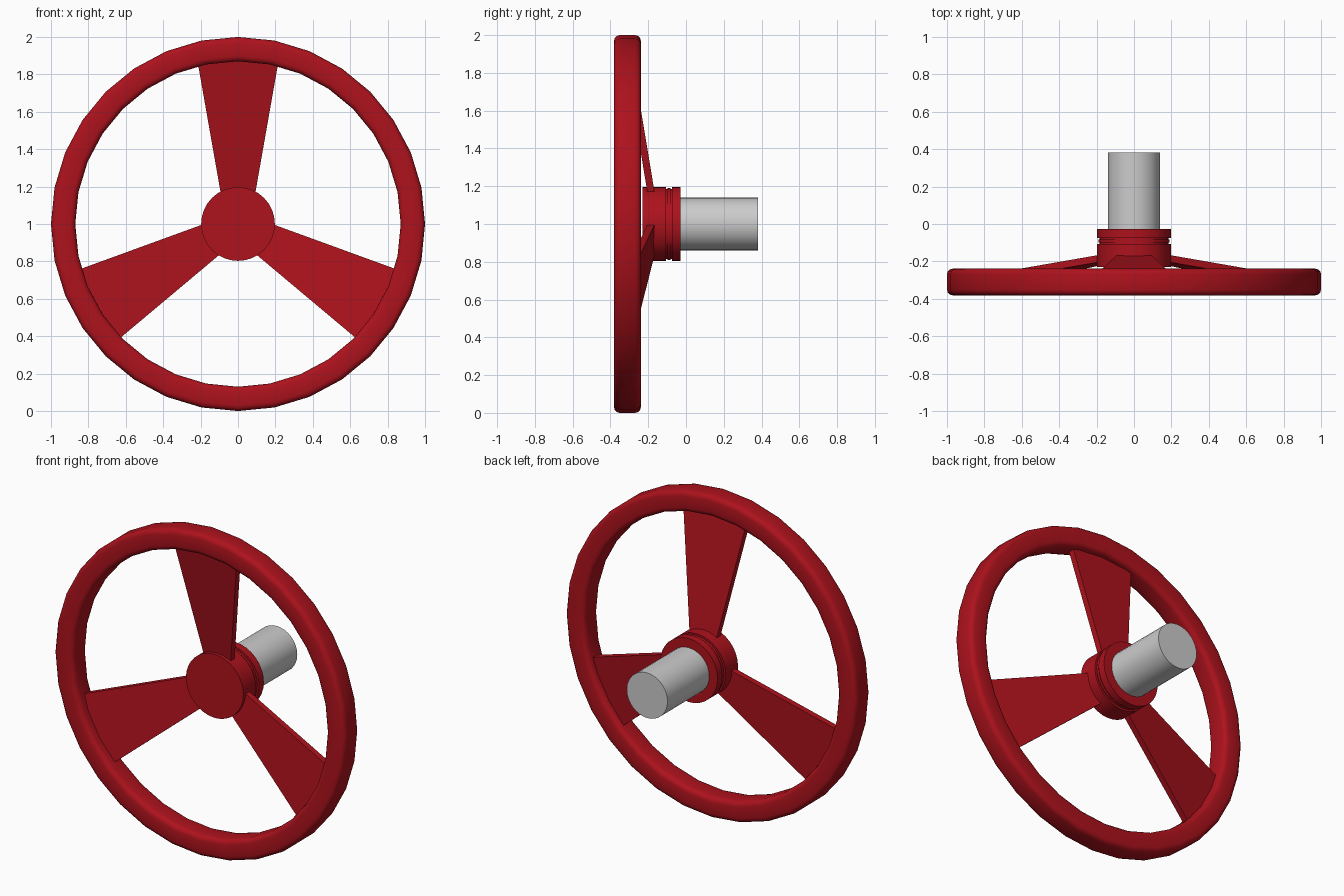
import bpy, bmesh
from math import sin, cos, pi, radians

if "Cube" in bpy.data.objects:
    bpy.data.objects.remove(bpy.data.objects["Cube"])

CENTRE_Z = 1.0
red = bpy.data.materials.new("red_paint")
red.diffuse_color = (0.42, 0.006, 0.012, 1)
red.use_nodes = True
red.node_tree.nodes["Principled BSDF"].inputs["Base Color"].default_value = red.diffuse_color


def finish(name, bm, mat=None, smooth=True):
    bmesh.ops.recalc_face_normals(bm, faces=bm.faces[:])
    me = bpy.data.meshes.new(name)
    bm.to_mesh(me)
    bm.free()
    ob = bpy.data.objects.new(name, me)
    ob.location.z = CENTRE_Z
    bpy.context.collection.objects.link(ob)
    if mat:
        me.materials.append(mat)
    if smooth:
        bpy.ops.object.select_all(action='DESELECT')
        ob.select_set(True)
        bpy.context.view_layer.objects.active = ob
        bpy.ops.object.shade_smooth_by_angle(angle=radians(40))
    return ob


def lathe(name, profile, mat=None, closed=False, sides=32):
    """Spin (radius, y) points around the y axis; open profiles get end caps."""
    bm = bmesh.new()
    rings = []
    for r, y in profile:
        rings.append([bm.verts.new((r * cos(2 * pi * i / sides), y, r * sin(2 * pi * i / sides)))
                      for i in range(sides)])
    pairs = list(zip(rings, rings[1:]))
    if closed:
        pairs.append((rings[-1], rings[0]))
    else:
        bm.faces.new(rings[0])
        bm.faces.new(rings[-1])
    for a, b in pairs:
        for i in range(sides):
            j = (i + 1) % sides
            bm.faces.new((a[i], a[j], b[j], b[i]))
    return finish(name, bm, mat)


# Rim: rounded-square section
half_r, half_y, c = 0.065, 0.071, 0.03
section = []
for k, (sx, sy) in enumerate([(1, 1), (-1, 1), (-1, -1), (1, -1)]):
    for s in range(4):
        a = pi / 2 * k + pi / 6 * s
        section.append((0.935 + sx * (half_r - c) + c * cos(a),
                        -0.31 + sy * (half_y - c) + c * sin(a)))
lathe("rim", section, red, closed=True)

# Hub with a groove near its back flange
lathe("hub", [(0.197, -0.229), (0.197, -0.107), (0.184, -0.107), (0.184, -0.099),
              (0.191, -0.099), (0.191, -0.083), (0.184, -0.083), (0.184, -0.075),
              (0.197, -0.075), (0.197, -0.028)], red)

# Shaft
lathe("shaft", [(0.14, -0.06), (0.14, 0.381)])

# Three tapered spokes, sloping forward to the rim
for n, angle in enumerate((0, 120, 240)):
    bm = bmesh.new()
    ends = []
    for r in (0.15, 0.90):
        w = 0.095 + 0.176 * (r - 0.18)
        back = -0.17 - 0.166 * (r - 0.19)
        front = back - 0.038
        ends.append([bm.verts.new(p) for p in
                     ((-w, front, r), (w, front, r), (w, back, r), (-w, back, r))])
    a, b = ends
    bm.faces.new(a)
    bm.faces.new(b)
    for i in range(4):
        j = (i + 1) % 4
        bm.faces.new((a[i], a[j], b[j], b[i]))
    ob = finish(f"spoke_{n + 1}", bm, red, smooth=False)
    ob.rotation_euler.y = radians(angle)
